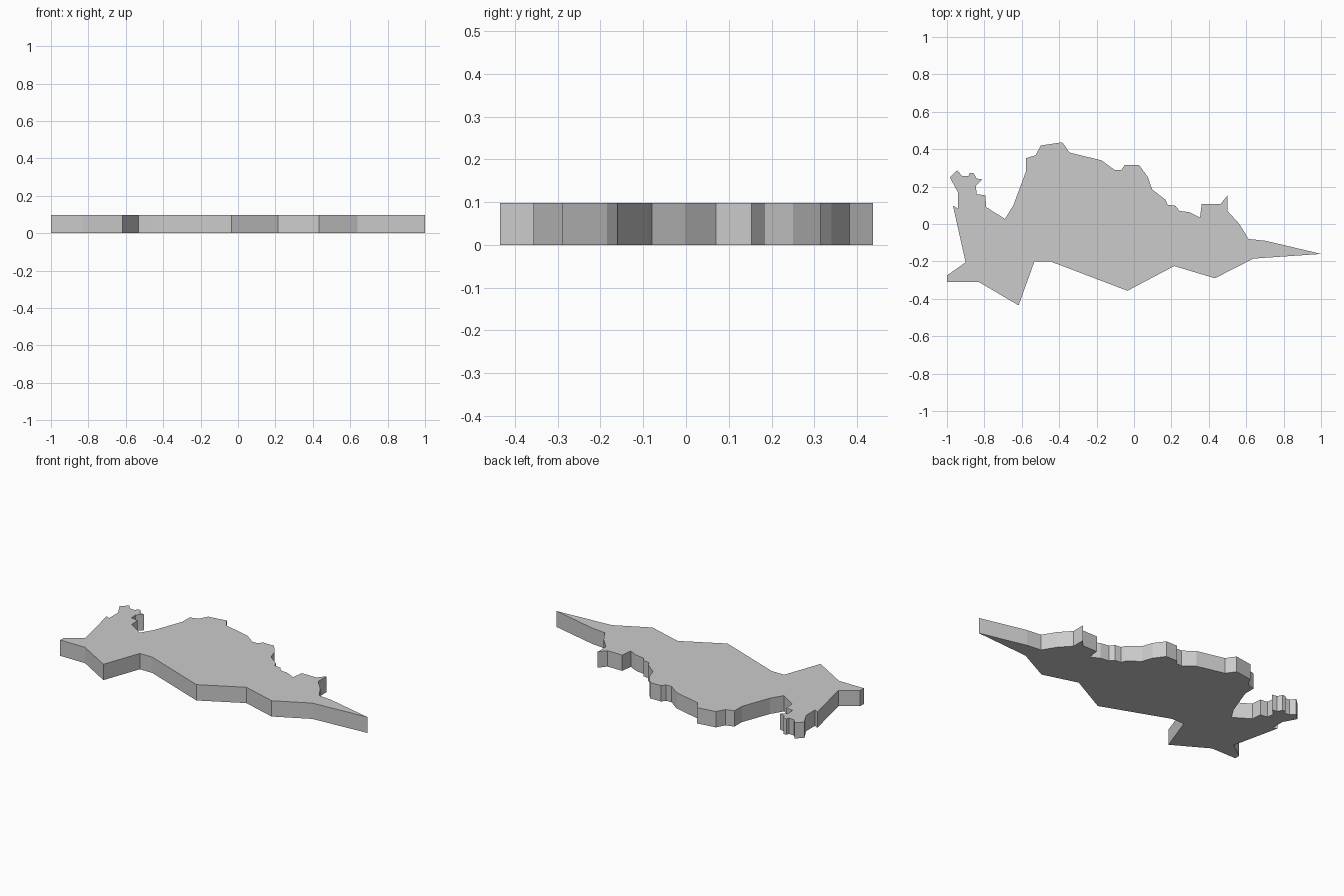
import bpy, bmesh

if "Cube" in bpy.data.objects:
    bpy.data.objects.remove(bpy.data.objects["Cube"])

THICKNESS = 0.098

# Outline seen from above, counter-clockwise, split by side
front_edge = [(-1, -.275), (-1, -.31), (-.83, -.31), (-.617, -.435), (-.532, -.2), (-.447, -.2),
              (-.035, -.357), (.215, -.225), (.433, -.29), (.638, -.185), (1, -.16)]
right_slope = [(.705, -.09), (.612, -.08), (.565, -.002), (.5, .07), (.5, .153), (.463, .107),
               (.362, .107), (.353, .035), (.297, .063), (.243, .07), (.222, .097), (.18, .103),
               (.168, .13), (.097, .185), (.075, .25), (.027, .315)]
top_hump = [(-.05, .315), (-.067, .29), (-.105, .29), (-.173, .34), (-.345, .382), (-.383, .437),
            (-.498, .42), (-.527, .367), (-.578, .352), (-.578, .28), (-.645, .1), (-.69, .027)]
left_head = [(-.79, .09), (-.795, .153), (-.842, .16), (-.845, .205), (-.81, .238), (-.842, .243),
             (-.858, .273), (-.878, .273), (-.885, .255), (-.92, .258), (-.945, .287),
             (-.985, .25), (-.942, .17), (-.942, .083), (-.968, .098), (-.9, -.205)]


def extruded_plate(name, outline, height):
    """Flat-faced solid slab standing on z = 0."""
    bm = bmesh.new()
    face = bm.faces.new([bm.verts.new((x, y, 0)) for x, y in outline])
    top = bmesh.ops.extrude_face_region(bm, geom=[face], use_keep_orig=True)["geom"]
    bmesh.ops.translate(bm, vec=(0, 0, height),
                        verts=[v for v in top if isinstance(v, bmesh.types.BMVert)])
    # Triangulate the concave caps cleanly
    caps = [f for f in bm.faces if len(f.verts) > 4]
    bmesh.ops.triangulate(bm, faces=caps)
    bmesh.ops.recalc_face_normals(bm, faces=bm.faces)
    mesh = bpy.data.meshes.new(name)
    bm.to_mesh(mesh)
    bm.free()
    obj = bpy.data.objects.new(name, mesh)
    bpy.context.collection.objects.link(obj)
    return obj


extruded_plate("land_plate", front_edge + right_slope + top_hump + left_head, THICKNESS)
